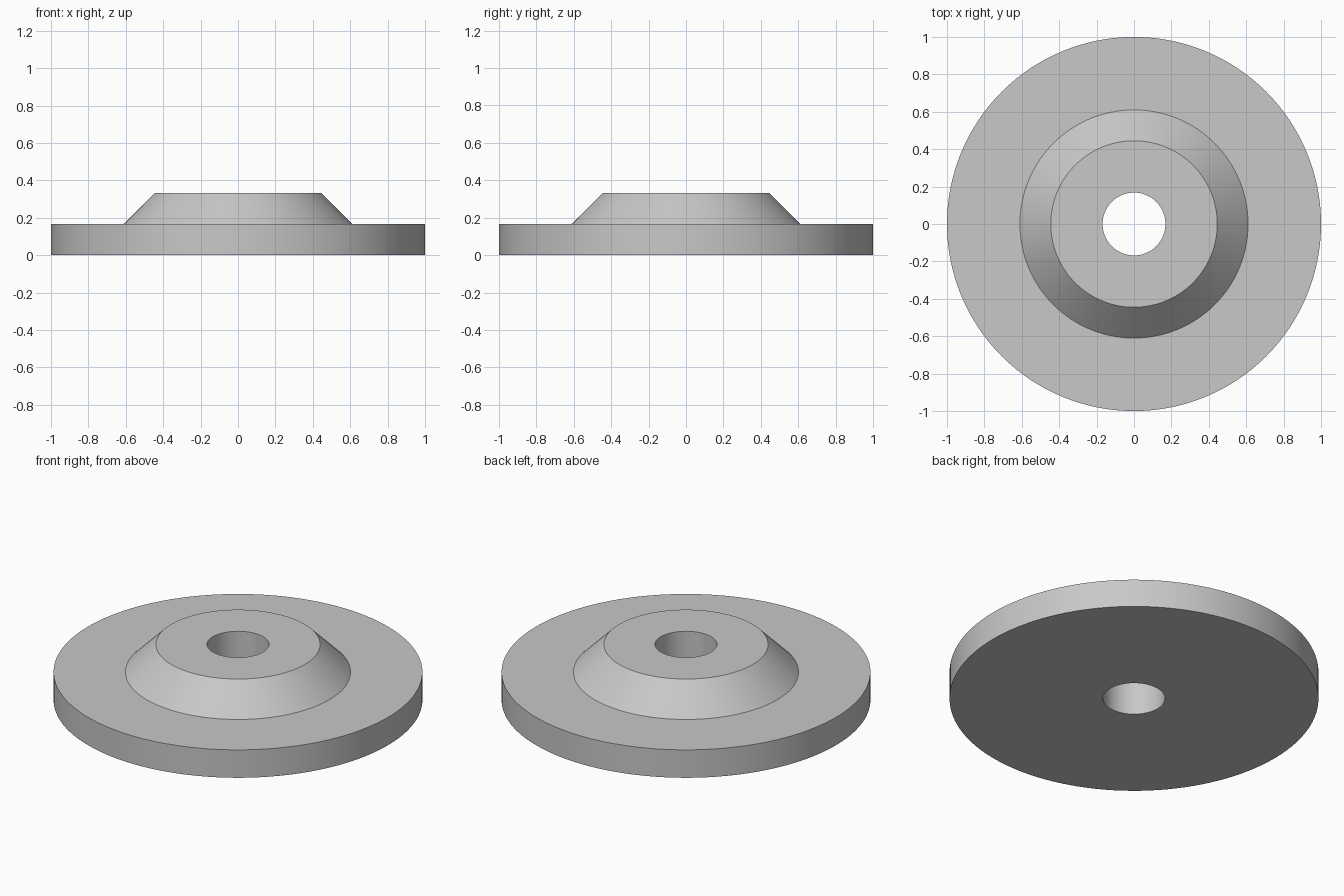
import bpy
import bmesh
import math

SEGMENTS = 128

default_cube = bpy.data.objects.get("Cube")
if default_cube:
    bpy.data.objects.remove(default_cube, do_unlink=True)

# Plain grey finish
grey = bpy.data.materials.new("light_grey")
grey.use_nodes = True
colour = (0.58, 0.58, 0.58, 1)
grey.diffuse_color = colour
grey.node_tree.nodes["Principled BSDF"].inputs["Base Color"].default_value = colour


def lathe(name, profile, material):
    """Revolve a closed (radius, height) profile around the z axis."""
    bm = bmesh.new()
    rings = []
    for radius, height in profile:
        angles = [math.tau * i / SEGMENTS for i in range(SEGMENTS)]
        rings.append([bm.verts.new((radius * math.cos(a), radius * math.sin(a), height))
                      for a in angles])
    for k, lower in enumerate(rings):
        upper = rings[(k + 1) % len(rings)]
        for i in range(SEGMENTS):
            j = (i + 1) % SEGMENTS
            bm.faces.new((lower[i], lower[j], upper[j], upper[i]))
    bmesh.ops.recalc_face_normals(bm, faces=bm.faces)
    mesh = bpy.data.meshes.new(name)
    bm.to_mesh(mesh)
    bm.free()
    mesh.materials.append(material)
    obj = bpy.data.objects.new(name, mesh)
    bpy.context.collection.objects.link(obj)
    return obj


# Flat disc with a raised conical hub and a through bore
bore, hub_top, hub_base, rim = 0.168, 0.445, 0.61, 1.0
disc_height, hub_height = 0.167, 0.332
flange = lathe("flanged_disc", [
    (bore, 0),
    (rim, 0),
    (rim, disc_height),
    (hub_base, disc_height),
    (hub_top, hub_height),
    (bore, hub_height),
], grey)

# Smooth round walls, crisp rims
bpy.ops.object.select_all(action="DESELECT")
flange.select_set(True)
bpy.context.view_layer.objects.active = flange
bpy.ops.object.shade_smooth_by_angle(angle=math.radians(30))
